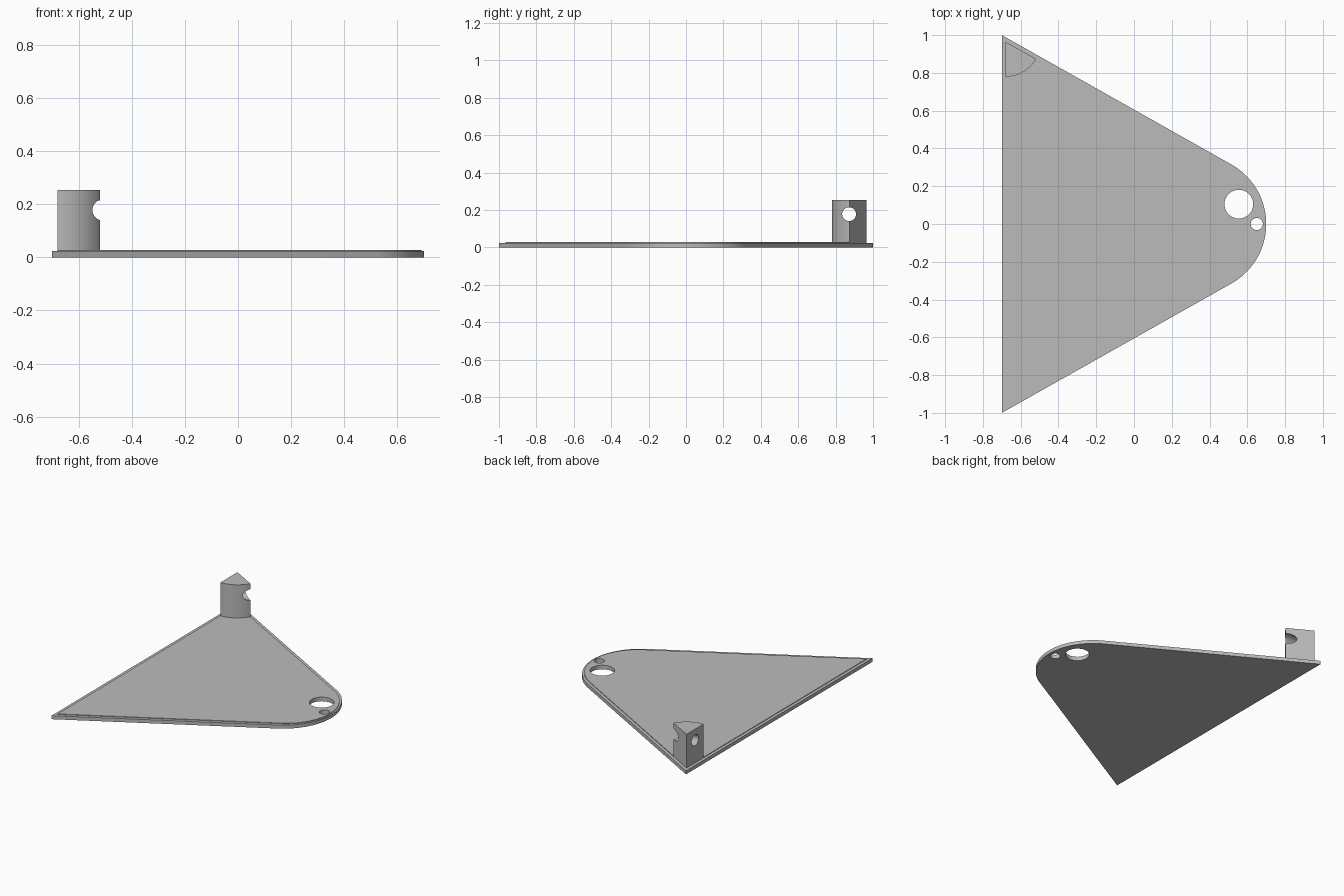
import bpy
import bmesh
from math import sin, cos, radians, pi

cube = bpy.data.objects.get("Cube")
if cube:
    bpy.data.objects.remove(cube, do_unlink=True)

GREY = (0.5, 0.5, 0.5, 1)
grey = bpy.data.materials.new("plain grey")
grey.use_nodes = True
grey.diffuse_color = GREY
grey.node_tree.nodes["Principled BSDF"].inputs["Base Color"].default_value = GREY

SLOPE = radians(29.4)      # lean of the two long edges
BASE_TOP, PANEL_TOP, POST_TOP = 0.024, 0.028, 0.253


def arc(cx, cy, r, start, end, steps):
    return [(cx + r * cos(start + (end - start) * i / steps),
             cy + r * sin(start + (end - start) * i / steps)) for i in range(steps + 1)]


def extrude(name, outline, z0, z1):
    """Solid prism from a counter-clockwise outline."""
    bm = bmesh.new()
    face = bm.faces.new([bm.verts.new((x, y, z0)) for x, y in outline])
    top = bmesh.ops.extrude_face_region(bm, geom=[face])
    verts = [v for v in top["geom"] if isinstance(v, bmesh.types.BMVert)]
    bmesh.ops.translate(bm, verts=verts, vec=(0, 0, z1 - z0))
    bmesh.ops.recalc_face_normals(bm, faces=bm.faces)
    mesh = bpy.data.meshes.new(name)
    bm.to_mesh(mesh)
    bm.free()
    mesh.materials.append(grey)
    obj = bpy.data.objects.new(name, mesh)
    bpy.context.collection.objects.link(obj)
    return obj


def rounded_triangle(inset, tip):
    """Triangle with its right-hand corner rounded off by a tangent arc."""
    left = -0.7 + inset
    corner = 1 - inset * (1 / cos(SLOPE) + sin(SLOPE) / cos(SLOPE))
    r = (corner * cos(SLOPE) - (tip - left) * sin(SLOPE)) / (1 - sin(SLOPE))
    bend = pi / 2 - SLOPE
    return [(left, corner), (left, -corner)] + arc(tip - r, 0, r, -bend, bend, 48)


def cut(obj, cutter):
    mod = obj.modifiers.new("hole", "BOOLEAN")
    mod.object = cutter
    mod.operation = "DIFFERENCE"
    mod.solver = "EXACT"


def drill(name, location, radius, depth, rotation=(0, 0, 0)):
    bpy.ops.mesh.primitive_cylinder_add(vertices=48, radius=radius, depth=depth,
                                        location=location, rotation=rotation)
    obj = bpy.context.object
    obj.name = name
    obj.data.materials.append(grey)
    obj.hide_render = True
    obj.hide_set(True)
    return obj


# Base plate with a slightly smaller raised panel on top
base = extrude("base_plate", rounded_triangle(0, 0.7), 0, BASE_TOP)
panel = extrude("raised_panel", rounded_triangle(0.021, 0.69), BASE_TOP, PANEL_TOP)

# Two holes through both layers
for cutter in (drill("large_hole_cutter", (0.555, 0.105, 0), 0.076, 0.2),
               drill("small_hole_cutter", (0.65, 0, 0), 0.032, 0.2)):
    cut(base, cutter)
    cut(panel, cutter)

# Wedge-shaped post in the back corner, with a cross hole
apex = (-0.679, 0.964)
post = extrude("corner_post", [apex] + arc(*apex, 0.184, -pi / 2, -SLOPE, 24),
               PANEL_TOP, POST_TOP)
cut(post, drill("post_hole_cutter", (-0.6, 0.872, 0.178), 0.037, 0.6, (0, pi / 2, 0)))

# Bake the cuts, then smooth the curved walls
for obj in (base, panel, post):
    bpy.ops.object.select_all(action="DESELECT")
    obj.select_set(True)
    bpy.context.view_layer.objects.active = obj
    for mod in list(obj.modifiers):
        bpy.ops.object.modifier_apply(modifier=mod.name)
    bpy.ops.object.shade_smooth_by_angle(angle=radians(30))

# Remove the spent cutters
for obj in [o for o in bpy.data.objects if o.name.endswith("_cutter")]:
    bpy.data.objects.remove(obj, do_unlink=True)
